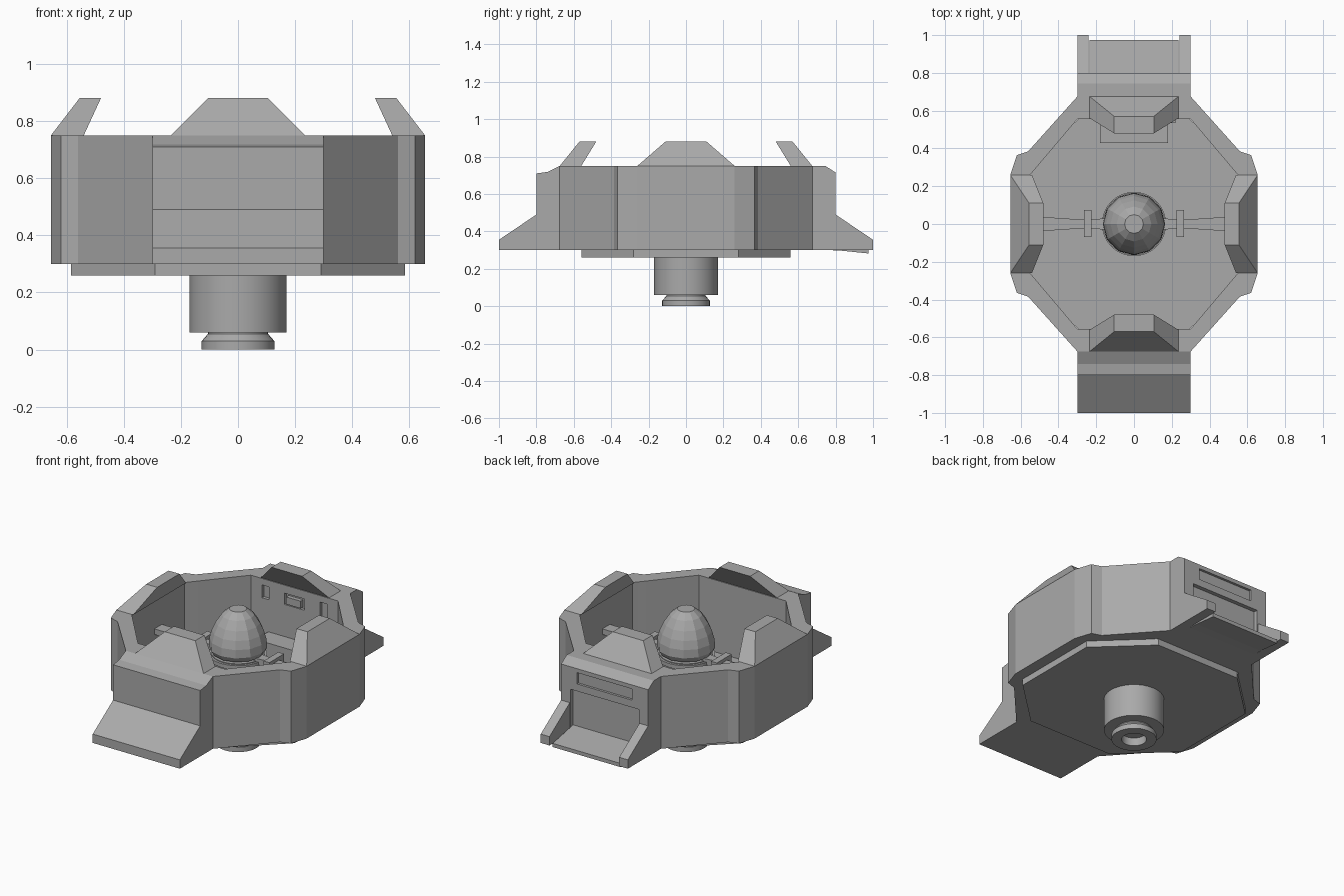
import bpy, bmesh, math
from mathutils import Vector, Matrix

cube = bpy.data.objects.get("Cube")
if cube:
    bpy.data.objects.remove(cube, do_unlink=True)

grey = bpy.data.materials.new("plain_grey")
grey.use_nodes = True
tone = (0.4, 0.4, 0.4, 1)
grey.diffuse_color = tone
grey.node_tree.nodes["Principled BSDF"].inputs["Base Color"].default_value = tone


def finish(name, bm):
    bmesh.ops.recalc_face_normals(bm, faces=bm.faces)
    mesh = bpy.data.meshes.new(name)
    bm.to_mesh(mesh)
    bm.free()
    mesh.materials.append(grey)
    obj = bpy.data.objects.new(name, mesh)
    bpy.context.collection.objects.link(obj)
    return obj


def bridge(bm, a, b):
    n = len(a)
    for i in range(n):
        j = (i + 1) % n
        bm.faces.new((a[i], a[j], b[j], b[i]))


def loft(name, lower, upper):
    """Closed solid between two matching loops of points."""
    bm = bmesh.new()
    a = [bm.verts.new(p) for p in lower]
    b = [bm.verts.new(p) for p in upper]
    bridge(bm, a, b)
    bm.faces.new(a)
    bm.faces.new(b)
    return finish(name, bm)


def prism_z(name, pts, lo, hi):
    return loft(name, [(x, y, lo) for x, y in pts], [(x, y, hi) for x, y in pts])


def prism_x(name, pts, lo, hi):
    return loft(name, [(lo, y, z) for y, z in pts], [(hi, y, z) for y, z in pts])


def box(name, x0, x1, y0, y1, z0, z1):
    return prism_z(name, [(x0, y0), (x1, y0), (x1, y1), (x0, y1)], z0, z1)


def four_way(quarter):
    """Mirror a first-quadrant outline into a full closed outline."""
    right = quarter + [(x, -y) for x, y in reversed(quarter)]
    return right + [(-x, y) for x, y in reversed(right)]


def lathe(name, profile, segments, smooth=True):
    bm = bmesh.new()
    rings = []
    for r, z in profile:
        rings.append([bm.verts.new((r * math.cos(math.tau * i / segments),
                                    r * math.sin(math.tau * i / segments), z))
                      for i in range(segments)])
    for a, b in zip(rings, rings[1:]):
        bridge(bm, a, b)
    bm.faces.new(rings[0])
    bm.faces.new(rings[-1])
    obj = finish(name, bm)
    if smooth:
        for p in obj.data.polygons:
            p.use_smooth = True
        obj.data.set_sharp_from_angle(angle=math.radians(30))
    return obj


def cut(obj, cutter):
    mod = obj.modifiers.new("cut", "BOOLEAN")
    mod.operation = "DIFFERENCE"
    mod.solver = "EXACT"
    mod.object = cutter
    dg = bpy.context.evaluated_depsgraph_get()
    mesh = bpy.data.meshes.new_from_object(obj.evaluated_get(dg))
    obj.modifiers.clear()
    obj.data = mesh
    bpy.data.objects.remove(cutter, do_unlink=True)


# Parapet wall: open eight-sided ring
outer = four_way([(0.30, 0.675), (0.56, 0.385), (0.62, 0.365), (0.655, 0.26)])
inner = four_way([(0.30, 0.555), (0.50, 0.319), (0.53, 0.284), (0.55, 0.26)])
bm = bmesh.new()
loops = [[bm.verts.new((x, y, z)) for x, y in pts]
         for pts, z in ((outer, 0.3), (outer, 0.75), (inner, 0.75), (inner, 0.3))]
for k in range(4):
    bridge(bm, loops[k], loops[(k + 1) % 4])
wall = finish("parapet_wall", bm)

# Floor plate under the wall
prism_z("floor_plate", four_way([(0.29, 0.56), (0.585, 0.28)]), 0.26, 0.302)


# Raised shields leaning inward on four sides
def shield(name, angle, out, half, top_half, top_out, top_in):
    rot = Matrix.Rotation(angle, 3, "Z")

    def quad(w, y0, y1, z):
        return [rot @ Vector(p) for p in
                ((-w, -y0, z), (w, -y0, z), (w, -y1, z), (-w, -y1, z))]
    loft(name, quad(half, out, out - 0.115, 0.75),
         quad(top_half, top_out, top_in, 0.88))


for side, angle in (("front", 0), ("back", math.pi)):
    shield(side + "_shield", angle, 0.675, 0.235, 0.105, 0.57, 0.48)
for side, angle in (("left", math.pi / 2), ("right", -math.pi / 2)):
    shield(side + "_shield", angle, 0.655, 0.26, 0.11, 0.555, 0.48)

# Front wedge
prism_x("front_wedge", [(-0.675, 0.3), (-1, 0.3), (-1, 0.355), (-0.8, 0.49),
                        (-0.8, 0.71), (-0.74, 0.718), (-0.675, 0.75)], -0.30, 0.30)

# Back block with recessed door and slot
back = prism_x("back_block", [(0.675, 0.3), (0.8, 0.3), (0.8, 0.715),
                              (0.745, 0.75), (0.675, 0.75)], -0.30, 0.30)
cut(back, box("door_cutter", -0.235, 0.235, 0.775, 0.9, 0.31, 0.575))
cut(back, box("slot_cutter", -0.19, 0.19, 0.785, 0.9, 0.62, 0.69))

# Back cheeks and lowered ramp
for side, x in (("left", 0.24), ("right", -0.30)):
    prism_x(side + "_ramp_cheek", [(0.79, 0.3), (1, 0.3), (1, 0.355),
                                   (0.8, 0.49), (0.79, 0.49)], x, x + 0.06)
prism_x("ramp", [(0.77, 0.3), (0.83, 0.297), (0.975, 0.282),
                 (0.975, 0.305), (0.77, 0.345)], -0.235, 0.235)

# Inner back wall: openings, step and ladder
cut(wall, box("window_cutter", -0.07, 0.07, 0.5, 0.575, 0.63, 0.70))
for x, z0, z1 in ((0.2, 0.59, 0.71), (-0.2, 0.63, 0.71)):
    cut(wall, box("slit_cutter", x - 0.025, x + 0.025, 0.5, 0.575, z0, z1))
box("window_shutter", -0.05, 0.05, 0.545, 0.57, 0.64, 0.685)
box("inner_step", -0.18, 0.18, 0.43, 0.56, 0.3, 0.43)
for i in range(10):
    z = 0.36 + i * 0.027
    box("ladder_rung", 0.18, 0.22, 0.535, 0.56, z, z + 0.013)

# Pedestal running through the floor, with a hollow nozzle below
lathe("pedestal", [(0.17, 0.06), (0.17, 0.5), (0.15, 0.5), (0.15, 0.56)], 32)
lathe("nozzle", [(0.07, 0.05), (0.07, 0.0), (0.127, 0.0), (0.127, 0.03),
                 (0.105, 0.055), (0.105, 0.07)], 32)

# Faceted dome on a collar
lathe("dome_collar", [(0.165, 0.53), (0.165, 0.555)], 24)
lathe("dome", [(0.15, 0.57), (0.165, 0.6), (0.162, 0.65), (0.148, 0.7),
               (0.125, 0.75), (0.092, 0.8), (0.05, 0.835)], 12, False)

# Side arms carrying the dome
for side, s in (("left", 1), ("right", -1)):
    edge = [(0.13, 0.035), (0.2, 0.025), (0.3, 0.025), (0.48, 0.037), (0.56, 0.037)]
    outline = edge + [(x, -w) for x, w in reversed(edge)]
    prism_z(side + "_arm", [(s * x, y) for x, y in outline], 0.54, 0.575)
    xs = sorted((s * 0.225, s * 0.265))
    box(side + "_arm_bracket", xs[0], xs[1], -0.07, 0.075, 0.53, 0.595)
